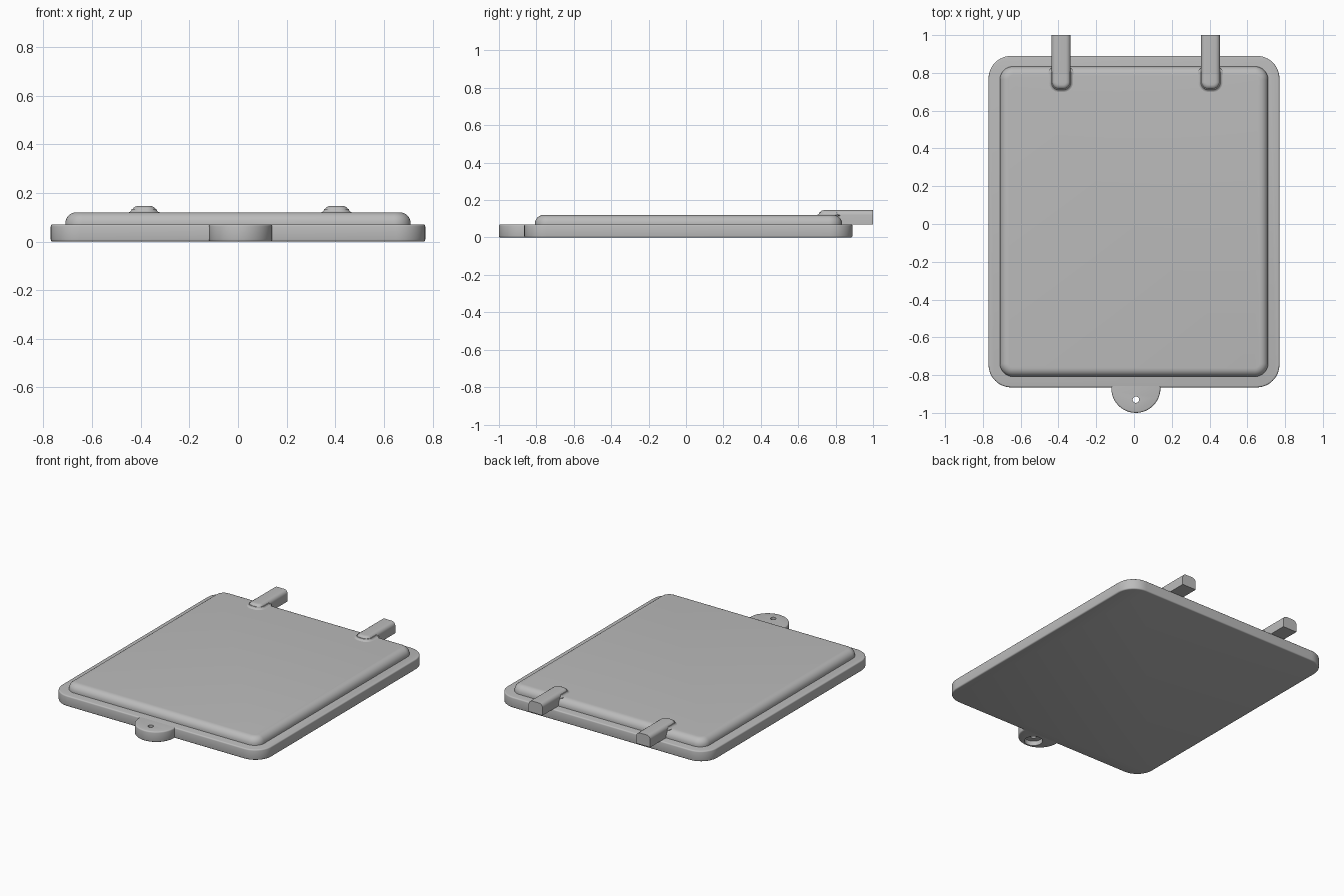
import bpy, bmesh
from math import sin, cos, pi, radians

if "Cube" in bpy.data.objects:
    bpy.data.objects.remove(bpy.data.objects["Cube"], do_unlink=True)

gray = bpy.data.materials.new("plain gray")
gray.use_nodes = True
COLOR = (0.5, 0.5, 0.5, 1)
gray.diffuse_color = COLOR
gray.node_tree.nodes["Principled BSDF"].inputs["Base Color"].default_value = COLOR


def outline(x0, x1, y0, y1, r_front, r_back, inset, cut_back, steps=12):
    """Rounded rectangle, inset all round (the back stays put if cut_back)."""
    x0, x1, y0 = x0 + inset, x1 - inset, y0 + inset
    y1 = y1 if cut_back else y1 - inset
    rf = max(r_front - inset, 0.002)
    rb = 0 if cut_back else max(r_back - inset, 0.002)
    pts = []
    for cx, cy, r, start in ((x1 - rb, y1 - rb, rb, 0), (x0 + rb, y1 - rb, rb, pi / 2),
                             (x0 + rf, y0 + rf, rf, pi), (x1 - rf, y0 + rf, rf, 1.5 * pi)):
        n = steps if r else 0
        for i in range(n + 1):
            a = start + pi / 2 * i / max(n, 1)
            pts.append((cx + r * cos(a), cy + r * sin(a)))
    return pts


def loft(name, box, r_front, r_back, levels, cut_back=False):
    """Solid stacked from outlines; levels are (inset, z) pairs going up."""
    bm = bmesh.new()
    rings = [[bm.verts.new((x, y, z)) for x, y in
              outline(*box, r_front, r_back, inset, cut_back)] for inset, z in levels]
    for low, high in zip(rings, rings[1:]):
        for i in range(len(low)):
            j = (i + 1) % len(low)
            bm.faces.new((low[i], low[j], high[j], high[i]))
    bm.faces.new(rings[0][::-1])
    bm.faces.new(rings[-1])
    mesh = bpy.data.meshes.new(name)
    bm.to_mesh(mesh)
    bm.free()
    ob = bpy.data.objects.new(name, mesh)
    bpy.context.collection.objects.link(ob)
    mesh.materials.append(gray)
    return ob


def round_top(r, z, n=6):
    return [(r * (1 - cos(pi / 2 * i / n)), z - r + r * sin(pi / 2 * i / n)) for i in range(n + 1)]


def round_bottom(r, n=3):
    return [(r * (1 - sin(pi / 2 * i / n)), r * (1 - cos(pi / 2 * i / n))) for i in range(n + 1)]


def smooth(ob):
    bpy.ops.object.select_all(action='DESELECT')
    ob.select_set(True)
    bpy.context.view_layer.objects.active = ob
    bpy.ops.object.shade_smooth_by_angle(angle=radians(35))


# Base plate and raised panel
edge = round_bottom(0.008) + round_top(0.008, 0.07, 3)
parts = [
    loft("base_plate", (-0.77, 0.77, -0.865, 0.89), 0.12, 0.12, edge),
    loft("raised_panel", (-0.71, 0.71, -0.808, 0.834), 0.07, 0.07,
         [(0, 0.06)] + round_top(0.045, 0.12)),
]

# Hinge arms with a soft fillet where they rise out of the panel
for side, x in (("right", -0.386), ("left", 0.405)):
    w = 0.051
    parts.append(loft(side + "_hinge_arm", (x - w, x + w, 0.712, 1.0), 0.04, 0,
                      [(0, 0.07)] + round_top(0.026, 0.146), True))
    fillet = [(-0.016 * (1 - sin(a)), 0.1335 - 0.014 * cos(a))
              for a in (pi / 8 * i for i in range(5))]
    parts.append(loft(side + "_arm_fillet", (x - w, x + w, 0.712, 0.81), 0.04, 0.01,
                      [(-0.016, 0.115)] + fillet))

# Front tab with a screw hole, counterbored from below
tab = loft("front_tab", (-0.12, 0.14, -1.0, -0.857), 0.13, 0, edge, True)
parts.append(tab)
for name, radius, top in (("hole_cutter", 0.017, 0.2), ("counterbore_cutter", 0.055, 0.03)):
    bpy.ops.mesh.primitive_cylinder_add(vertices=32, radius=radius, depth=top + 0.1,
                                        location=(0.01, -0.93, (top - 0.1) / 2))
    cutter = bpy.context.object
    cutter.name = name
    cutter.hide_render = True
    cutter.hide_viewport = False
    cutter.data.materials.append(gray)
    cut = tab.modifiers.new(name, 'BOOLEAN')
    cut.operation = 'DIFFERENCE'
    cut.object = cutter
    bpy.context.view_layer.objects.active = tab
    bpy.ops.object.modifier_apply(modifier=cut.name)
    bpy.data.objects.remove(cutter, do_unlink=True)

for part in parts:
    smooth(part)
